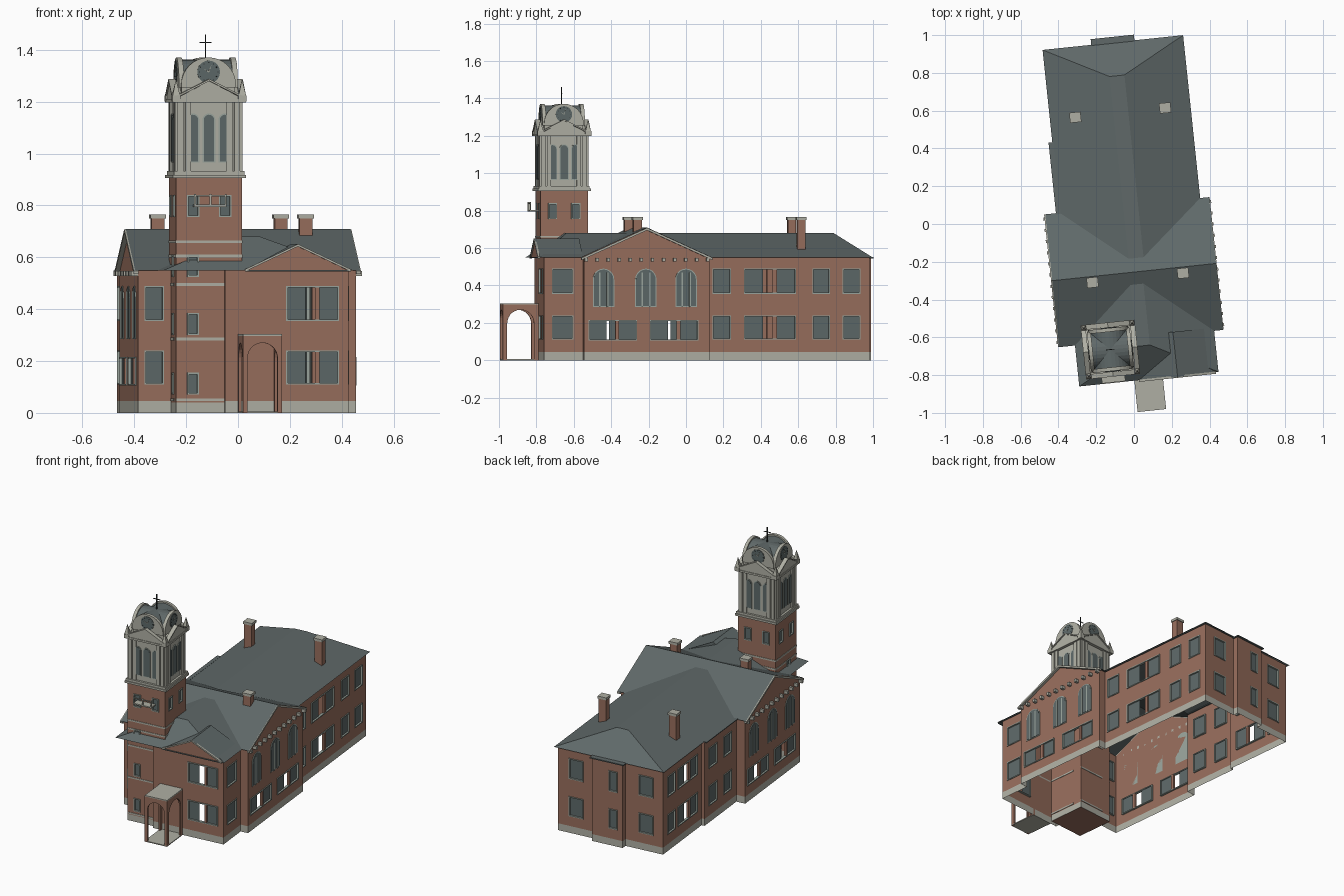
import bpy, bmesh, math
from mathutils import Vector

if "Cube" in bpy.data.objects:
    bpy.data.objects.remove(bpy.data.objects["Cube"])

COLOURS = {"brick": (.31, .155, .108), "stone": (.43, .43, .37), "slate": (.115, .14, .14),
           "glass": (.11, .14, .14), "window_frame": (.33, .38, .34), "iron": (.025, .03, .03)}
MATS = list(COLOURS)
for key, rgb in COLOURS.items():
    m = bpy.data.materials.new(key)
    m.use_nodes = True
    m.diffuse_color = (*rgb, 1)
    m.node_tree.nodes["Principled BSDF"].inputs["Base Color"].default_value = (*rgb, 1)
TURN = math.radians(6)   # the whole building is turned on its plot


def frame(a, b):
    """Facade coordinates: s along a-b, z up, d outward."""
    a, b = Vector((*a, 0)), Vector((*b, 0))
    t = (b - a).normalized()
    n = Vector((t.y, -t.x, 0))
    return lambda s, z, d=0: a + t * s + n * d + Vector((0, 0, z))


def square(centre, half):
    """Four facade frames around a square plan, front first."""
    x, y = centre
    c = [(x - half, y - half), (x + half, y - half), (x + half, y + half), (x - half, y + half)]
    return [frame(c[k], c[(k + 1) % 4]) for k in range(4)]


def arch(s0, s1, z0, top, n=10):
    r, c = (s1 - s0) / 2, (s0 + s1) / 2
    return [(s0, z0), (s1, z0)] + [(c + r * math.cos(math.pi * i / n), top - r + r * math.sin(math.pi * i / n))
                                   for i in range(n + 1)]


class Part:
    def __init__(self, name):
        self.name, self.bm = name, bmesh.new()

    def poly(self, pts, mat):
        f = self.bm.faces.new([self.bm.verts.new(p) for p in pts])
        f.material_index = MATS.index(mat)

    def slab(self, f, outline, d0, d1, mat):
        self.poly([f(s, z, d1) for s, z in outline], mat)
        self.poly([f(s, z, d0) for s, z in reversed(outline)], mat)
        for (s, z), (u, w) in zip(outline, outline[1:] + outline[:1]):
            self.poly([f(s, z, d0), f(u, w, d0), f(u, w, d1), f(s, z, d1)], mat)

    def rect(self, f, s0, s1, z0, z1, d0, d1, mat):
        self.slab(f, [(s0, z0), (s1, z0), (s1, z1), (s0, z1)], d0, d1, mat)

    def box(self, x0, x1, y0, y1, z0, z1, mat):
        self.rect(frame((x0, y0), (x1, y0)), 0, x1 - x0, z0, z1, y0 - y1, 0, mat)

    def rake(self, f, s0, s1, z0, z1, h, d0, d1, mat):
        mid = (s0 + s1) / 2
        for s in (s0, s1):
            pts = [(s, z0), (s, z0 + h), (mid, z1 + h), (mid, z1)]
            self.slab(f, pts if s == s1 else pts[::-1], d0, d1, mat)

    def window(self, f, c, w, z0, z1, kind):
        s0, s1, t = c - w / 2, c + w / 2, .006
        for a, b, lo, hi in ((s0, s0 + t, z0, z1), (s1 - t, s1, z0, z1),
                             (s0, s1, z0, z0 + t), (s0, s1, z1 - t, z1)):
            self.rect(f, a, b, lo, hi, -.012, .005, "window_frame")
        panes = [(s0, s1)]
        if kind == "triple":   # the middle light stands open beside a brick post
            panes = [(s0, s0 + w * .37), (s1 - w * .37, s1)]
            self.rect(f, c + w * .05, c + w * .13, z0, z1, -.012, .002, "brick")
        for a, b in panes:
            self.poly([f(a, z0, -.006), f(b, z0, -.006), f(b, z1, -.006), f(a, z1, -.006)], "glass")

    def arched_window(self, f, c, w, z0, top, bars=2):
        self.slab(f, arch(c - w / 2, c + w / 2, z0, top), 0, .003, "window_frame")
        self.slab(f, arch(c - w / 2 + .005, c + w / 2 - .005, z0 + .005, top - .005), .003, .005, "glass")
        for i in range(bars):
            s = c + (i - .5) * w * .36
            self.rect(f, s - .004, s + .004, z0, top - .02, .004, .008, "window_frame")

    def wall(self, f, length, top, wins=(), base=.045):
        cuts = sorted({0, length} | {c + k * w / 2 for c, w, *_ in wins for k in (-1, 1)})
        levels = sorted({0, base, top} | {z for win in wins for z in win[2:4]})
        for s0, s1 in zip(cuts, cuts[1:]):
            for z0, z1 in zip(levels, levels[1:]):
                s, z = (s0 + s1) / 2, (z0 + z1) / 2
                if not any(abs(s - c) < w / 2 and a < z < b for c, w, a, b, _ in wins):
                    self.poly([f(s0, z0), f(s1, z0), f(s1, z1), f(s0, z1)], "stone" if z < base else "brick")
        for win in wins:
            self.window(f, win[0], win[1], *win[2:])

    def done(self):
        me = bpy.data.meshes.new(self.name)
        bmesh.ops.remove_doubles(self.bm, verts=self.bm.verts, dist=.00001)
        self.bm.to_mesh(me)
        self.bm.free()
        for k in MATS:
            me.materials.append(bpy.data.materials[k])
        ob = bpy.data.objects.new(self.name, me)
        ob.rotation_euler.z = TURN
        bpy.context.collection.objects.link(ob)


def floors(*specs):
    """Windows repeated on both storeys."""
    return [(c, w, lo, hi, kind) for c, w, kind in specs for lo, hi in ((.11, .24), (.355, .49))]


# Outer walls, walked around the plan; each corner carries the windows of the wall that follows
EAVE = .55
low = [(c, .26, .105, .215, "triple") for c in (.155, .485)]
plan = [((-.134, -.775), ()), ((-.134, -.80), floors((.339, .205, "triple"))),
        ((.345, -.80), floors((.10, .115, "single"))), ((.345, -.59), ()),
        ((.395, -.59), low), ((.395, .085), ()),
        ((.345, .085), floors((.07, .1, "single"), (.33, .28, "triple"), (.605, .095, "single"), (.768, .095, "single"))),
        ((.345, .95), floors((.125, .1, "single"))), ((.095, .95), ()),
        ((.095, .985), floors((.145, .06, "single"))), ((-.115, .985), ()),
        ((-.115, .95), floors((.14, .1, "single"))),
        ((-.37, .95), floors((.10, .095, "single"), (.30, .24, "triple"))), ((-.37, .475), ()),
        ((-.39, .475), floors((.10, .1, "single"), (.28, .1, "single"))), ((-.39, .085), ()),
        ((-.45, .085), low), ((-.45, -.59), floors((.063, .075, "single"))), ((-.32, -.59), ())]
walls = Part("outer_walls")
for (a, wins), (b, _) in zip(plan, plan[1:]):
    walls.wall(frame(a, b), (Vector(b) - Vector(a)).length, EAVE, wins)
walls.done()

# Cross wing gables with arched windows, raking trim and brackets
gables = Part("cross_wing_gables")
for f in (frame((.395, -.59), (.395, .085)), frame((-.45, .085), (-.45, -.59))):
    gables.poly([f(0, EAVE), f(.675, EAVE), f(.3375, .70)], "brick")
    gables.rake(f, -.015, .69, .535, .695, .013, 0, .018, "stone")
    for c in (.105, .3325, .5485):
        gables.arched_window(f, c, .115, .285, .49)
    for i in range(12):
        s = .01 + i * .655 / 11
        gables.rect(f, s - .008, s + .008, .527, .547, 0, .024, "stone")
gables.done()

# Roofs
roof = Part("roofs")
E = .549


def hip(x0, x1, y_eave, r0, r1, y_ridge, y_in, y_back):
    """Flat-topped hip roof ending at y_eave and running into the cross wing."""
    quads = [[(x1, y_in, E), (x1, y_eave, E), (r1, y_ridge, .68), (r1, y_back, .68)],
             [(x0, y_in, E), (x0, y_eave, E), (r0, y_ridge, .68), (r0, y_back, .68)],
             [(x0, y_eave, E), (x1, y_eave, E), (r1, y_ridge, .68), (r0, y_ridge, .68)],
             [(r0, y_back, .68), (r1, y_back, .68), (r1, y_ridge, .68), (r0, y_ridge, .68)]]
    for q in quads:
        roof.poly(q, "slate")


hip(-.385, .363, .967, -.047, .032, .79, .10, -.18)
hip(-.378, .363, -.825, -.052, .017, -.646, -.60, -.31)
for y in (.10, -.607):
    roof.poly([(-.462, y, E), (.41, y, E), (.41, -.253, .71), (-.462, -.253, .71)], "slate")
roof.box(-.405, -.38, .09, .475, .547, .552, "slate")
roof.box(-.126, .104, .94, .997, .545, .552, "slate")
f = frame((-.06, -.826), (.35, -.826))
roof.poly([f(0, EAVE), f(.41, EAVE), f(.205, .65)], "brick")
roof.rake(f, 0, .41, .545, .642, .009, -.004, .008, "stone")
roof.rect(f, 0, .41, .546, .551, -.004, .006, "slate")
for s in (0, .41):
    roof.poly([f(s, E, .004), f(.205, .652, .004), f(.205, .652, -.236), f(s, E, -.236)], "slate")
roof.poly([f(0, E, -.236), f(.205, .652, -.236), f(.41, E, -.236)], "slate")
roof.done()

# Chimneys, placed in plan
for i, (x, y) in enumerate([(-.25, .594), (.228, .594), (-.251, -.285), (.231, -.286)]):
    c = Part("chimney_%d" % (i + 1))
    c.box(x - .025, x + .025, y - .022, y + .022, .58, .75, "brick")
    c.box(x - .03, x + .03, y - .027, y + .027, .75, .766, "stone")
    c.done()

# Entrance porch with open arches
porch = Part("porch")
L, R, F, B = -.085, .067, -.992, -.80
for a, b, w, m in (((L, F), (R, F), .152, .018), ((R, F), (R, B), .192, .024), ((L, B), (L, F), .192, .024)):
    hole = arch(m, w - m, 0, .27, 14)[2:]
    porch.slab(frame(a, b), [(w, 0), (w, .297), (0, .297), (0, 0), (m, 0)] + hole[::-1] + [(w - m, 0)],
               -.012, 0, "brick")
porch.box(L, R, F, B, .295, .304, "stone")
porch.box(L, R, F, B, 0, .006, "stone")
porch.done()

# Brick tower
T, H = (-.194, -.648), .1275
tower = Part("tower_shaft")
for k, f in enumerate(square(T, H)):
    wins = [(H + o, .048, .755, .84, "single") for o in (-.062, .062)]
    if k in (0, 3):
        wins += [(H - .062 if k == 0 else H + .03, .045, a, a + .085, "single") for a in (.07, .30, .525)]
    tower.wall(f, 2 * H, .905, wins, base=.04)
    for z in (.045, .28, .49, .60, .655):
        tower.rect(f, 0, 2 * H if z > .5 else .19, z, z + .01, 0, .003, "stone")
    if k == 0:   # small balcony
        tower.rect(f, .065, .19, .795, .803, 0, .05, "stone")
        tower.rect(f, .065, .19, .835, .841, .044, .05, "stone")
        for s in (.065, .125, .184):
            tower.rect(f, s, s + .006, .80, .845, .044, .05, "stone")
x, y = T
tower.poly([(x - H, y - H, 0), (x - H, y + H, 0), (x + H, y + H, 0), (x + H, y - H, 0)], "brick")
tower.done()

# Belfry with arched openings, gables and pinnacles
belfry = Part("belfry")


def storey(part, half, z0, z1):
    part.box(x - half, x + half, y - half, y + half, z0, z1, "stone")


storey(belfry, .142, .905, .918)
storey(belfry, .136, .918, .932)
storey(belfry, .122, .932, 1.2)
storey(belfry, .142, 1.198, 1.21)
for k, f in enumerate(square(T, .122)):
    for s in (0, .03, .19, .220):
        belfry.rect(f, s, s + .022, .932, 1.2, 0, .009, "stone")
    for i in (-1, 0, 1):
        belfry.arched_window(f, .122 + i * .062, .05, .965, 1.155, bars=0)
for k, f in enumerate(square(T, .138)):
    belfry.slab(f, [(0, 1.208), (.276, 1.208), (.138, 1.28)], -.276 if k < 2 else -.01, 0, "stone")
    belfry.rake(f, -.004, .28, 1.208, 1.28, .008, -.02, .006, "stone")
for sx in (-1, 1):
    for sy in (-1, 1):
        px, py = x + sx * .128, y + sy * .128
        belfry.box(px - .016, px + .016, py - .016, py + .016, 1.2, 1.225, "stone")
        ring = [(px + a * .014, py + b * .014, 1.225) for a, b in ((-1, -1), (1, -1), (1, 1), (-1, 1))]
        for p, q in zip(ring, ring[1:] + ring[:1]):
            belfry.poly([p, q, (px, py, 1.288)], "stone")
belfry.done()

# Clock stage: crossing vaults closed by round clock gables
clock = Part("clock_stage")
storey(clock, .104, 1.2, 1.265)
for k, f in enumerate(square(T, .1)):
    if k < 2:
        clock.slab(f, arch(0, .2, 1.262, 1.362, 16)[2:], -.2, 0, "slate")
    clock.slab(f, arch(-.006, .206, 1.255, 1.371, 16), -.006, .014, "stone")
    disc = [(.1 + .044 * math.cos(math.pi * i / 10), 1.315 + .044 * math.sin(math.pi * i / 10)) for i in range(20)]
    clock.slab(f, disc, .014, .017, "glass")
    for i in range(12):
        a = math.pi * i / 6
        s, z = .1 + .036 * math.cos(a), 1.315 + .036 * math.sin(a)
        clock.rect(f, s - .002, s + .002, z - .002, z + .002, .017, .019, "iron")
    clock.slab(f, [(.098, 1.315), (.102, 1.315), (.112, 1.345)], .017, .019, "stone")
    clock.slab(f, [(.1, 1.313), (.1, 1.317), (.078, 1.328)], .017, .019, "stone")
clock.done()

# Finial cross
cross = Part("finial_cross")
cross.box(x - .0025, x + .0025, y - .0025, y + .0025, 1.35, 1.46, "iron")
cross.box(x - .023, x + .023, y - .002, y + .002, 1.426, 1.43, "iron")
cross.done()
